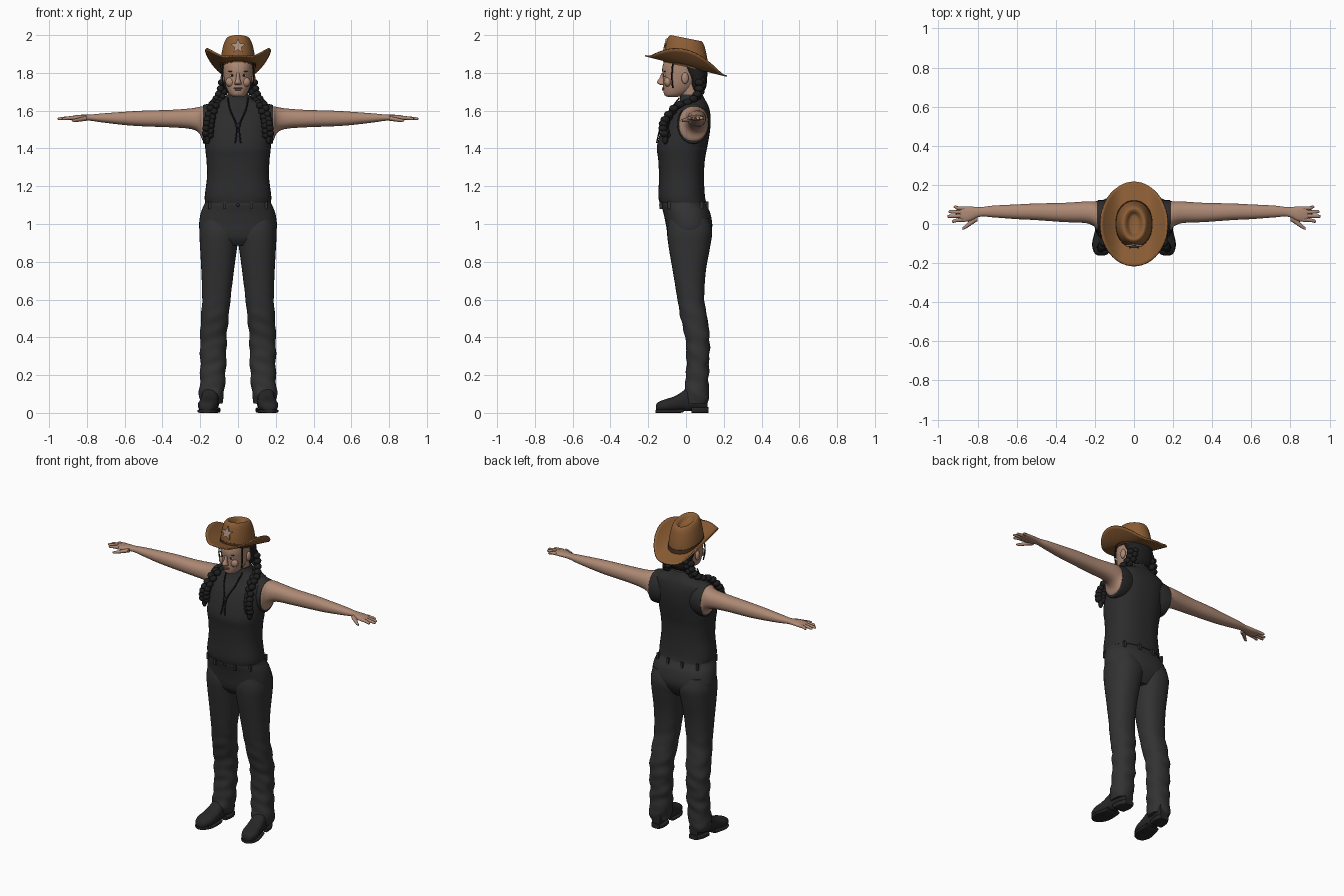
import bpy, bmesh, math
from mathutils import Matrix, Vector

cube = bpy.data.objects.get("Cube")
if cube:
    bpy.data.objects.remove(cube)


def material(name, r, g, b):
    m = bpy.data.materials.new(name)
    m.use_nodes = True
    m.diffuse_color = (r, g, b, 1)
    shader = m.node_tree.nodes["Principled BSDF"]
    shader.inputs["Base Color"].default_value = (r, g, b, 1)
    shader.inputs["Roughness"].default_value = 0.8
    return m


skin = material("skin", .42, .25, .175)
shirt_black = material("shirt charcoal", .025, .025, .026)
trouser_grey = material("trouser grey", .032, .032, .033)
boot_black = material("boot black", .02, .02, .02)
hat_brown = material("hat brown", .26, .11, .035)
band_brown = material("band dark brown", .07, .032, .015)
hair_black = material("hair black", .014, .013, .013)
badge_tan = material("badge tan", .42, .28, .2)
eye_white = material("eye white", .5, .45, .42)
lip_rose = material("lip rose", .3, .13, .1)


def finish(name, bm, mat, mirror=False, angle=50):
    bmesh.ops.recalc_face_normals(bm, faces=bm.faces)
    mesh = bpy.data.meshes.new(name)
    bm.to_mesh(mesh)
    bm.free()
    mesh.materials.append(mat)
    mesh.shade_smooth()
    mesh.set_sharp_from_angle(angle=math.radians(angle))
    obj = bpy.data.objects.new(name, mesh)
    bpy.context.collection.objects.link(obj)
    if mirror:
        obj.modifiers.new("mirror", "MIRROR")
    return obj


def smooth_path(rows, steps):
    """Catmull-Rom interpolation through rows of numbers."""
    out = []
    for i in range(len(rows) - 1):
        a, b, c, d = (rows[min(max(i + k, 0), len(rows) - 1)] for k in (-1, 0, 1, 2))
        for s in range(steps):
            t = s / steps
            out.append([q + t * ((r - p) + t * ((2*p - 5*q + 4*r - s4) + t * (3*q - p - 3*r + s4))) / 2
                        for p, q, r, s4 in zip(a, b, c, d)])
    return out + [list(rows[-1])]


def loft(name, axis, rows, mat, mirror=False, power=2.0, n=32, steps=4, warp=None, bm=None):
    """Rows hold: position on the axis, then low and high bounds on the two other axes."""
    own = bm is None
    bm = bm or bmesh.new()
    rings = []
    for t, u0, u1, v0, v1 in smooth_path(rows, steps):
        ring = []
        for k in range(n):
            a = math.tau * k / n
            c, s = math.cos(a), math.sin(a)
            u = (u0 + u1) / 2 + (u1 - u0) / 2 * math.copysign(abs(c) ** (2 / power), c)
            v = (v0 + v1) / 2 + (v1 - v0) / 2 * math.copysign(abs(s) ** (2 / power), s)
            co = Vector({"x": (t, u, v), "y": (u, t, v), "z": (u, v, t)}[axis])
            ring.append(bm.verts.new(warp(co) if warp else co))
        rings.append(ring)
    for lo, hi in zip(rings, rings[1:]):
        for k in range(n):
            bm.faces.new((lo[k], lo[k - 1], hi[k - 1], hi[k]))
    bm.faces.new(rings[0])
    bm.faces.new(rings[-1])
    return finish(name, bm, mat, mirror) if own else None


def blob(bm, loc, size):
    bmesh.ops.create_uvsphere(bm, u_segments=16, v_segments=10, radius=1,
                              matrix=Matrix.Translation(loc) @ Matrix.Diagonal((*size, 1)))


def blobs(name, items, mat, mirror=False):
    bm = bmesh.new()
    for loc, size in items:
        blob(bm, loc, size)
    return finish(name, bm, mat, mirror)


def cord(name, points, radius, mat, mirror=True):
    bm = bmesh.new()
    path = [Vector(p) for p in smooth_path(points, 5)]
    for a, b in zip(path, path[1:]):
        d = b - a
        turn = d.to_track_quat("Z", "Y").to_matrix().to_4x4()
        bmesh.ops.create_cone(bm, cap_ends=True, segments=8, radius1=radius, radius2=radius, depth=d.length * 1.1,
                              matrix=Matrix.Translation((a + b) / 2) @ turn)
    return finish(name, bm, mat, mirror)


# Sleeveless shirt and its arm openings
loft("shirt", "z", [
    (1.112, -.174, .174, -.14, .108), (1.15, -.176, .176, -.146, .1), (1.25, -.164, .164, -.143, .095),
    (1.34, -.167, .167, -.147, .1), (1.41, -.174, .174, -.154, .113), (1.5, -.172, .172, -.13, .128),
    (1.57, -.174, .174, -.095, .13), (1.615, -.172, .172, -.055, .122), (1.64, -.13, .13, -.04, .112),
    (1.66, -.08, .08, -.033, .1), (1.685, -.06, .06, -.03, .088)], shirt_black, power=2.4, n=40)
loft("armhole_edges", "x", [
    (.09, -.04, .11, 1.44, 1.64), (.14, -.045, .12, 1.425, 1.638), (.178, -.046, .122, 1.425, 1.632),
    (.186, -.044, .12, 1.43, 1.627)], shirt_black, mirror=True)

# Bare arms with palms
loft("arms", "x", [
    (.12, -.03, .11, 1.44, 1.6), (.18, -.04, .116, 1.435, 1.622), (.205, -.012, .116, 1.48, 1.62),
    (.25, .005, .115, 1.503, 1.612), (.36, .01, .108, 1.512, 1.604), (.5, .02, .105, 1.517, 1.6),
    (.6, .025, .1, 1.524, 1.594), (.72, .034, .094, 1.538, 1.585), (.785, .038, .086, 1.547, 1.579),
    (.84, .015, .09, 1.547, 1.578), (.88, .013, .09, 1.549, 1.572), (.89, .02, .083, 1.553, 1.568)],
    skin, mirror=True, power=2.2)

# Fingers and thumbs
bm = bmesh.new()
for y, tip in ((.02, .932), (.041, .955), (.061, .948), (.081, .922)):
    w = .0095
    end = y + (y - .05) * .2
    loft("finger", "x", [
        (.865, y - w, y + w, 1.553, 1.572), (.9, y - w, y + w, 1.551, 1.57),
        (tip - .008, end - .008, end + .008, 1.55, 1.564), (tip, end - .003, end + .003, 1.554, 1.559)],
        skin, n=12, bm=bm)
loft("thumb", "x", [
    (.8, .015, .05, 1.547, 1.572), (.83, -.004, .03, 1.543, 1.565), (.86, -.024, -.002, 1.54, 1.558),
    (.878, -.03, -.018, 1.543, 1.553)], skin, n=12, bm=bm)
finish("fingers", bm, skin, mirror=True)


# Trousers with soft creases near the knees and ankles
def crease(co):
    fade = max(0, min(1, (.75 - co.z) / .4))
    fold = math.sin(co.z * 75 + co.x * 30) * math.sin(co.y * 35 + co.z * 18)
    co.y += .004 * fade * fold
    co.x += .003 * fade * math.sin(co.z * 60 + co.y * 25)
    return co


loft("trouser_legs", "z", [
    (.05, .085, .2, -.005, .118), (.1, .075, .206, -.012, .121), (.2, .066, .2, 0, .12),
    (.3, .062, .2, .002, .124), (.4, .06, .2, -.005, .125), (.5, .05, .196, -.028, .114),
    (.6, .04, .19, -.045, .097), (.75, .022, .194, -.07, .105), (.88, .004, .201, -.092, .128),
    (.96, -.01, .204, -.1, .138), (1.03, .02, .19, -.09, .12)], trouser_grey, mirror=True, power=2.3,
    steps=7, warp=crease)
loft("trouser_hips", "z", [
    (.885, -.1, .1, -.06, .09), (.92, -.17, .17, -.088, .115), (.96, -.2, .2, -.1, .134),
    (1.0, -.206, .206, -.107, .139), (1.06, -.197, .197, -.12, .128), (1.1, -.18, .18, -.132, .108),
    (1.125, -.17, .17, -.134, .1)], trouser_grey, power=2.3, n=40)

# Belt loops and front button
bm = bmesh.new()
for x, y in ((.07, -.132), (.15, -.09), (.05, .112), (.14, .082)):
    bmesh.ops.create_cube(bm, size=1, matrix=Matrix.Translation((x, y, 1.1)) @ Matrix.Diagonal((.014, .014, .04, 1)))
finish("belt_loops", bm, trouser_grey, mirror=True)
blobs("trouser_button", [((0, -.136, 1.1), (.009, .006, .009))], boot_black)

# Boots, soles and heels, toes turned outwards
def toe_out(co):
    co.x += .12 * (.06 - co.y)
    return co


loft("boots", "y", [
    (-.16, .125, .155, .015, .035), (-.15, .105, .175, .008, .055), (-.11, .09, .192, .006, .072),
    (-.06, .09, .19, .008, .088), (-.01, .095, .187, .01, .12), (.04, .1, .185, .01, .16),
    (.09, .1, .182, .01, .15), (.115, .11, .172, .012, .12)], boot_black, mirror=True, power=2.4, warp=toe_out)
for name, rows in (
        ("boot_soles", [(-.162, .125, .155, 0, .016), (-.145, .1, .18, 0, .018), (-.1, .085, .195, 0, .018),
                        (-.03, .093, .188, 0, .02), (-.01, .095, .187, .008, .022)]),
        ("boot_heels", [(.03, .098, .185, 0, .03), (.08, .096, .186, 0, .03), (.12, .112, .17, 0, .03)])):
    loft(name, "y", rows, boot_black, mirror=True, power=5, warp=toe_out)

# Neck, head and facial features
loft("neck", "z", [(1.62, -.055, .055, -.025, .09), (1.68, -.052, .052, -.03, .085),
                   (1.75, -.055, .055, -.05, .08)], skin)
loft("head", "z", [
    (1.672, -.022, .022, -.095, -.05), (1.682, -.04, .04, -.113, -.01), (1.705, -.055, .055, -.12, .03),
    (1.74, -.068, .068, -.121, .06), (1.78, -.076, .076, -.122, .085), (1.82, -.079, .079, -.126, .095),
    (1.86, -.077, .077, -.115, .095), (1.9, -.055, .055, -.08, .07)], skin, power=2.15)
loft("nose", "z", [
    (1.735, -.012, .012, -.132, -.11), (1.742, -.019, .019, -.147, -.11), (1.752, -.016, .016, -.153, -.11),
    (1.775, -.01, .01, -.139, -.11), (1.8, -.009, .009, -.129, -.11)], skin, n=16)
blobs("ears", [((.08, -.005, 1.772), (.012, .019, .03))], skin, mirror=True)
blobs("cheeks", [((.04, -.096, 1.752), (.026, .02, .026))], skin, mirror=True)
blobs("eyes", [((.031, -.111, 1.787), (.014, .008, .007))], eye_white, mirror=True)
blobs("pupils", [((.031, -.1175, 1.787), (.006, .003, .006))], hair_black, mirror=True)
blobs("eyebrows", [((.033, -.112, 1.808), (.02, .007, .003))], band_brown, mirror=True)
blobs("lips", [((0, -.119, 1.719), (.023, .008, .005)), ((0, -.12, 1.711), (.019, .008, .005))], lip_rose)

# Hair cap and braids falling forward over the shoulders
loft("hair", "z", [
    (1.69, -.05, .05, .04, .085), (1.72, -.072, .072, .025, .105), (1.77, -.083, .083, .01, .112),
    (1.82, -.087, .087, -.03, .112), (1.865, -.084, .084, -.06, .105), (1.88, -.07, .07, -.05, .08)], hair_black)
bm = bmesh.new()
braid = smooth_path([(.072, .075, 1.76), (.085, .07, 1.7), (.11, .03, 1.652), (.13, -.045, 1.625),
                     (.148, -.098, 1.565), (.156, -.118, 1.52), (.16, -.11, 1.47)], 4)
for i, (x, y, z) in enumerate(braid):
    shift = .012 if i % 2 else -.012
    blob(bm, (x + shift, y - shift * .4, z), (.02, .024, .019))
blob(bm, (.162, -.11, 1.45), (.014, .016, .028))
finish("braids", bm, hair_black, mirror=True)
cord("loose_strands", [(.079, -.07, 1.85), (.084, -.075, 1.78), (.075, -.07, 1.72)], .004, hair_black)

# Neck cord
cord("neck_cord", [(.055, -.035, 1.668), (.04, -.085, 1.6), (.008, -.132, 1.52), (.014, -.155, 1.43)],
     .004, hair_black)
blobs("cord_slide", [((0, -.132, 1.52), (.013, .008, .016))], hair_black)


# Hat brim: an oval sheet, raised at the front and rolled up at the sides
bm = bmesh.new()
rings = []
for i in range(9):
    f = i / 8
    ring = []
    for k in range(56):
        a = math.tau * k / 56
        x, y = (.078 + .094 * f) * math.cos(a), (.1 + .116 * f) * math.sin(a)
        roll = .085 * (max(0, abs(x) - .065) / .107) ** 1.6
        ring.append(bm.verts.new((x, y, 1.837 - .25 * y + roll)))
    rings.append(ring)
for lo, hi in zip(rings, rings[1:]):
    for k in range(56):
        bm.faces.new((lo[k], lo[k - 1], hi[k - 1], hi[k]))
brim = finish("hat_brim", bm, hat_brown)
thick = brim.modifiers.new("thickness", "SOLIDIFY")
thick.thickness = .008
thick.offset = 0


# Hat crown with a long dent on top, and its band
def tilt(co):
    co.z -= .2 * co.y
    return co


def oval(h, rx, ry):
    return (1.84 + h, -rx, rx, -ry, ry)


loft("hat_crown", "z", [
    oval(-.008, .094, .119), oval(.05, .089, .114), oval(.1, .079, .104), oval(.13, .068, .094),
    oval(.144, .055, .08), oval(.136, .04, .064), oval(.118, .026, .048), oval(.112, .008, .02)],
    hat_brown, power=2.1, n=48, warp=tilt)
loft("hat_band", "z", [oval(-.004, .096, .121), oval(.008, .0955, .1205), oval(.02, .0945, .119)],
     band_brown, power=2.1, n=48, warp=tilt)

# Star badge on the front of the crown
bm = bmesh.new()
place = Matrix.Translation((0, -.114, 1.94)) @ Matrix.Rotation(math.radians(-14), 4, "X")
points = [(math.sin(math.tau * k / 10) * r, math.cos(math.tau * k / 10) * r)
          for k, r in enumerate((.042, .019) * 5)]
star = bm.faces.new([bm.verts.new(place @ Vector((x, -.003, z))) for x, z in points])
extruded = bmesh.ops.extrude_face_region(bm, geom=[star])["geom"]
bmesh.ops.translate(bm, vec=(0, .009, 0), verts=[g for g in extruded if isinstance(g, bmesh.types.BMVert)])
finish("star_badge", bm, badge_tan, angle=30)
